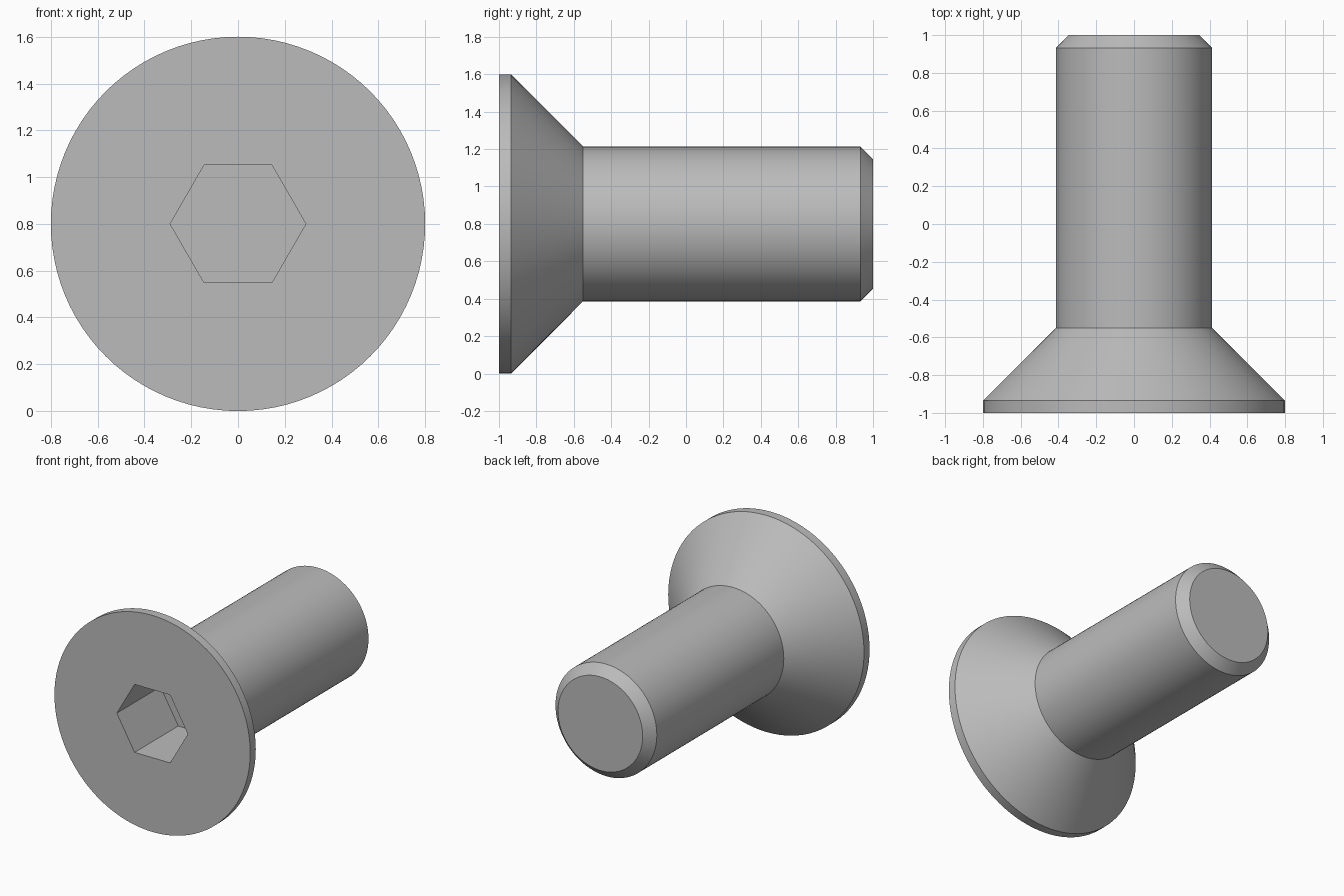
import bpy
import bmesh
from math import cos, sin, pi, radians

cube = bpy.data.objects.get("Cube")
if cube:
    bpy.data.objects.remove(cube, do_unlink=True)

SEGMENTS = 96
CENTRE_Z = 0.8

steel = bpy.data.materials.new("grey_steel")
steel.use_nodes = True
steel.diffuse_color = (0.5, 0.5, 0.5, 1)
steel.node_tree.nodes["Principled BSDF"].inputs["Base Color"].default_value = (0.5, 0.5, 0.5, 1)


def add_ring(bm, y, radius, hexagonal=False):
    """Ring of vertices around the y axis; a hexagon has corners at left and right."""
    ring = []
    for i in range(SEGMENTS):
        a = 2 * pi * i / SEGMENTS
        r = radius
        if hexagonal:
            r *= cos(pi / 6) / cos(a % (pi / 3) - pi / 6)
        ring.append(bm.verts.new((r * cos(a), y, CENTRE_Z + r * sin(a))))
    return ring


# Rings from the socket floor, over the head, along the shank to the tip
sections = [
    (-0.49, 0.29, True),    # socket floor
    (-1.0, 0.29, True),     # socket mouth
    (-1.0, 0.8, False),     # head face
    (-0.935, 0.8, False),   # head rim
    (-0.55, 0.414, False),  # countersink meets shank
    (0.932, 0.414, False),  # start of tip chamfer
    (1.0, 0.346, False),    # tip
]

bm = bmesh.new()
rings = [add_ring(bm, *section) for section in sections]
for a, b in zip(rings, rings[1:]):
    for i in range(SEGMENTS):
        j = (i + 1) % SEGMENTS
        bm.faces.new((a[i], a[j], b[j], b[i]))
bm.faces.new(rings[0])
bm.faces.new(rings[-1])
bmesh.ops.recalc_face_normals(bm, faces=bm.faces)

mesh = bpy.data.meshes.new("countersunk_screw")
bm.to_mesh(mesh)
bm.free()
mesh.materials.append(steel)

screw = bpy.data.objects.new("countersunk_screw", mesh)
bpy.context.collection.objects.link(screw)

# Smooth round surfaces with crisp edges
bpy.ops.object.select_all(action="DESELECT")
screw.select_set(True)
bpy.context.view_layer.objects.active = screw
bpy.ops.object.shade_smooth_by_angle(angle=radians(30))
